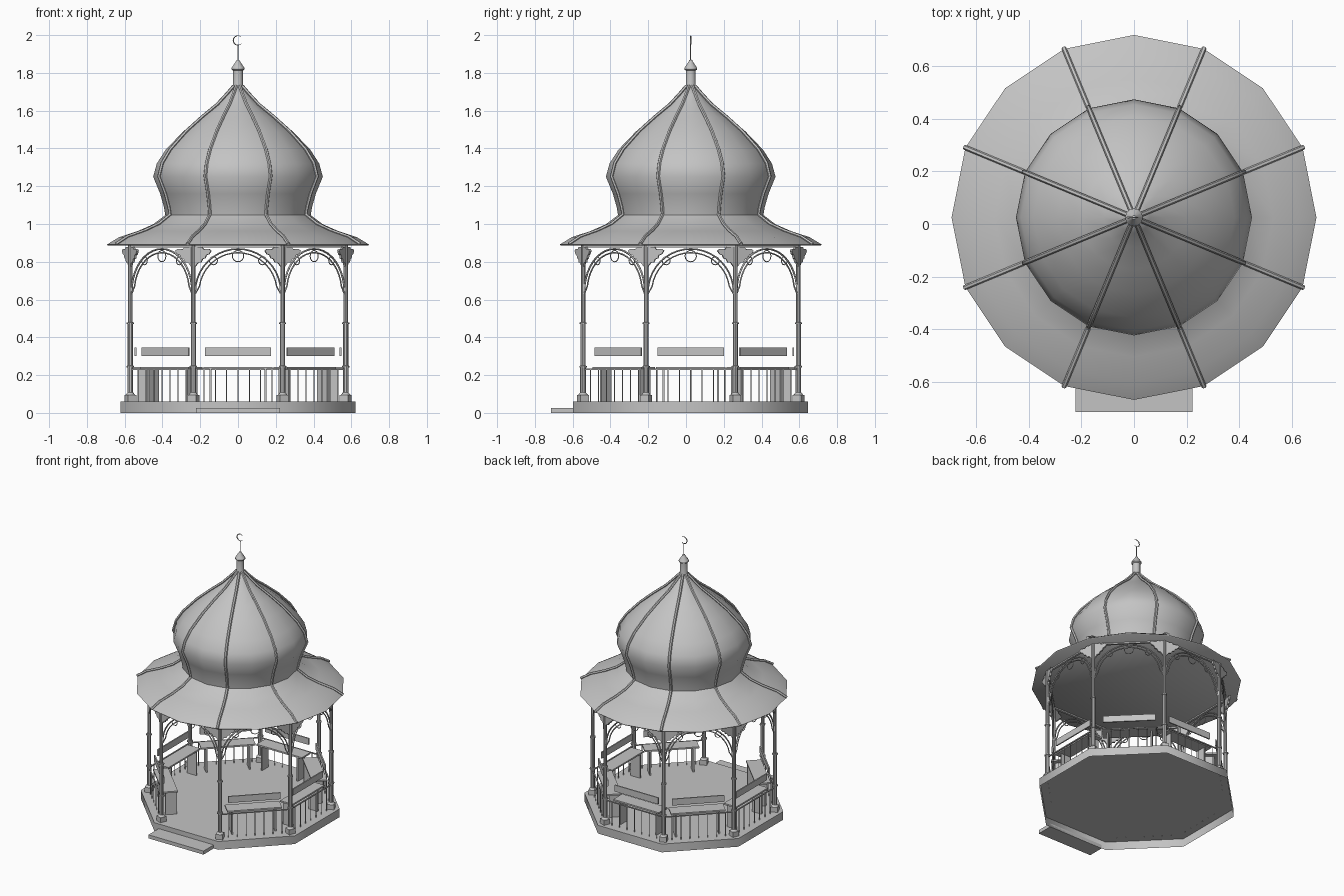
import bpy, bmesh, math
from mathutils import Matrix, Vector

if "Cube" in bpy.data.objects:
    bpy.data.objects.remove(bpy.data.objects["Cube"])

CY = 0.025                                   # pavilion axis sits slightly behind the step
AXIS = Matrix.Translation((0, CY, 0))
grey = bpy.data.materials.new("plain grey")
grey.diffuse_color = (0.55, 0.55, 0.55, 1)
grey.use_nodes = True
grey.node_tree.nodes["Principled BSDF"].inputs["Base Color"].default_value = grey.diffuse_color


def turn(deg):
    """Frame turned round the axis: local x runs along the side, local -y points outward."""
    return AXIS @ Matrix.Rotation(math.radians(deg), 4, 'Z')


BAYS = [turn(45 * k) for k in range(8)]      # bay 0 is the open front entrance
CORNERS = [turn(22.5 + 45 * k) for k in range(8)]


def finish(name, bm, angle=32):
    bmesh.ops.recalc_face_normals(bm, faces=bm.faces)
    me = bpy.data.meshes.new(name)
    bm.to_mesh(me)
    bm.free()
    me.materials.append(grey)
    for p in me.polygons:
        p.use_smooth = True
    me.set_sharp_from_angle(angle=math.radians(angle))
    ob = bpy.data.objects.new(name, me)
    bpy.context.collection.objects.link(ob)
    return ob


def box(bm, m, x0, x1, y0, y1, z0, z1):
    c = Matrix.Translation(((x0 + x1) / 2, (y0 + y1) / 2, (z0 + z1) / 2))
    s = Matrix.Diagonal((x1 - x0, y1 - y0, z1 - z0, 1))
    bmesh.ops.create_cube(bm, size=1, matrix=m @ c @ s)


def skin(bm, rings, closed=False, bottom=True):
    n = len(rings[0])
    for a, b in zip(rings, rings[1:] + rings[:1] if closed else rings[1:]):
        for i in range(n):
            bm.faces.new((a[i], a[(i + 1) % n], b[(i + 1) % n], b[i]))
    if not closed:
        if bottom:
            bm.faces.new(rings[0])
        bm.faces.new(rings[-1])


def lathe(bm, m, profile, n, phase=0.0, bottom=True):
    rings = []
    for r, z in profile:
        rings.append([bm.verts.new(m @ Vector((r * math.cos(phase + math.tau * i / n),
                                               r * math.sin(phase + math.tau * i / n), z)))
                      for i in range(n)])
    skin(bm, rings, bottom=bottom)


def tube(bm, m, path, radius, normal, n=6, closed=False):
    """Sweep a round section along a flat path lying in the plane with this normal."""
    path, normal = [Vector(p) for p in path], Vector(normal)
    rings, k = [], len(path)
    for i, p in enumerate(path):
        a = path[i - 1] if i or closed else p
        b = path[(i + 1) % k] if i < k - 1 or closed else p
        side = (b - a).normalized().cross(normal)
        r = radius(i / (k - 1)) if callable(radius) else radius
        rings.append([bm.verts.new(m @ (p + r * (math.cos(math.tau * j / n) * normal
                                                 + math.sin(math.tau * j / n) * side)))
                      for j in range(n)])
    skin(bm, rings, closed)


def arc(cx, y, cz, r, a0, a1, steps):
    return [(cx + r * math.cos(math.radians(a0 + (a1 - a0) * i / steps)), y,
             cz + r * math.sin(math.radians(a0 + (a1 - a0) * i / steps)))
            for i in range(steps + 1)]


# floor: octagonal platform, hollow underneath, with a flat side to the front
bm = bmesh.new()
R8 = 0.622 / math.cos(math.pi / 8)
lathe(bm, AXIS, [(R8, 0), (R8, 0.06)], 8, math.pi / 8, bottom=False)
finish("floor", bm, 50)

# entrance step
bm = bmesh.new()
box(bm, Matrix(), -0.222, 0.222, -0.715, -0.597, 0, 0.026)
finish("entrance_step", bm)

# roof: drooping eaves and onion dome, 16 sides
ROOF = [(0.694, 0.891), (0.63, 0.93), (0.53, 0.963), (0.45, 0.998), (0.385, 1.047),
        (0.392, 1.09), (0.412, 1.16), (0.449, 1.25), (0.43, 1.32), (0.383, 1.393),
        (0.29, 1.49), (0.20, 1.565), (0.115, 1.63), (0.06, 1.685), (0.02, 1.728)]
bm = bmesh.new()
lathe(bm, AXIS, [(0.688, 0.885)] + ROOF, 16)
finish("roof", bm, 48)

# ribs following the roof profile
bm = bmesh.new()
for m in CORNERS:
    tube(bm, m, [(0, -r - 0.004, z + 0.003) for r, z in ROOF], 0.0095, (1, 0, 0))
finish("roof_ribs", bm, 50)

# finial: drum, cap, rod and crescent
bm = bmesh.new()
lathe(bm, AXIS, [(0.03, 1.722), (0.026, 1.735), (0.026, 1.812), (0.034, 1.818),
                 (0.034, 1.826), (0.010, 1.862), (0.008, 1.868), (0.0025, 1.87),
                 (0.0025, 1.948)], 12)
finish("finial", bm)
bm = bmesh.new()
tube(bm, AXIS, arc(0, 0, 1.972, 0.025, 45, 315, 16),
     lambda t: 0.001 + 0.0025 * math.sin(math.pi * t), (0, 1, 0))
finish("crescent", bm, 60)

# posts with rings and square bases
bm = bmesh.new()
PR = 0.617
for m in CORNERS:
    p = m @ Matrix.Translation((0, -PR, 0))
    lathe(bm, p, [(0.015, 0.06), (0.015, 0.24), (0.02, 0.241), (0.02, 0.249), (0.014, 0.25),
                  (0.014, 0.47), (0.019, 0.471), (0.019, 0.479), (0.012, 0.48),
                  (0.012, 0.885)], 10)
    box(bm, p, -0.024, 0.024, -0.024, 0.024, 0.06, 0.095)
    lathe(bm, p, [(0.026, 0.095), (0.015, 0.108)], 10)
finish("posts", bm)

# scalloped bracket plates at the post heads
HALF = [(0.012, 0.775), (0.028, 0.795), (0.045, 0.797), (0.054, 0.815), (0.068, 0.818),
        (0.075, 0.835), (0.09, 0.84), (0.103, 0.858), (0.09, 0.868), (0.06, 0.866),
        (0.05, 0.878)]
bm = bmesh.new()
for m in CORNERS:
    outline = HALF + [(-x, z) for x, z in reversed(HALF)]
    skin(bm, [[bm.verts.new(m @ Vector((x, -PR + d, z))) for x, z in outline]
              for d in (-0.006, 0.006)])
finish("post_brackets", bm)

# top beams, double arches and decorative rings in every bay
beams, arches, loops = bmesh.new(), bmesh.new(), bmesh.new()
AP = PR * math.cos(math.pi / 8)
for m in BAYS:
    box(beams, m, -0.236, 0.236, -AP - 0.008, -AP + 0.008, 0.876, 0.886)
    tube(arches, m, arc(0, -AP, 0.642, 0.226, 0, 180, 20), 0.005, (0, 1, 0))
    tube(arches, m, [(-0.226, -AP, 0.63)] + arc(0, -AP, 0.642, 0.206, 172, 8, 18)
         + [(0.226, -AP, 0.63)], 0.004, (0, 1, 0))
    for x, z, r in ((0, 0.83, 0.03), (-0.13, 0.805, 0.021), (0.13, 0.805, 0.021)):
        tube(loops, m, arc(x, -AP, z, r, 0, 337.5, 15), 0.0028, (0, 1, 0), 5, True)
finish("top_beams", beams)
finish("arches", arches, 60)
finish("arch_rings", loops, 75)

# benches and railings in all bays but the entrance
seats, backs, legs, rails = (bmesh.new() for _ in range(4))
for m in BAYS[1:]:
    box(seats, m, -0.183, 0.183, -0.552, -0.45, 0.232, 0.243)
    box(backs, m, -0.175, 0.175, -0.547, -0.538, 0.3, 0.347)
    for x in (-0.145, 0.145):
        box(legs, m, x - 0.005, x + 0.005, -0.528, -0.452, 0.06, 0.233)
    box(rails, m, -0.23, 0.23, -AP - 0.004, -AP + 0.004, 0.228, 0.235)
    for i in range(-3, 4):
        lathe(rails, m @ Matrix.Translation((i * 0.06, -AP, 0)),
              [(0.0028, 0.058), (0.0028, 0.23)], 6)
finish("bench_seats", seats)
finish("bench_backs", backs)
finish("bench_legs", legs)
finish("railings", rails)
